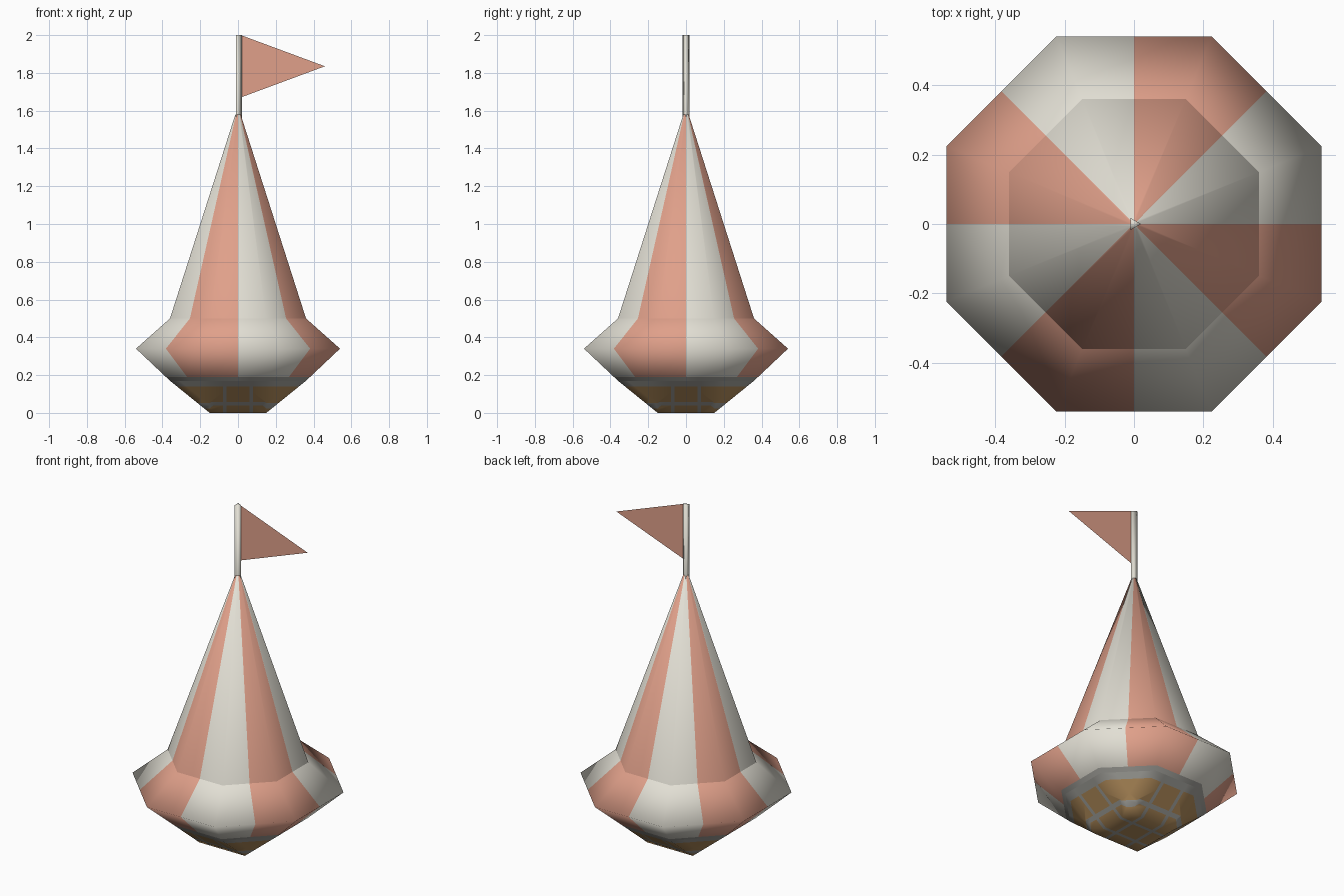
import bpy, bmesh, math
from mathutils import Vector

if "Cube" in bpy.data.objects:
    bpy.data.objects.remove(bpy.data.objects["Cube"])


def material(name, rgb):
    m = bpy.data.materials.new(name)
    m.diffuse_color = [(c / 255 / 12.92 if c < 11 else ((c / 255 + 0.055) / 1.055) ** 2.4) for c in rgb] + [1]
    m.use_nodes = True
    m.node_tree.nodes["Principled BSDF"].inputs["Base Color"].default_value = m.diffuse_color
    return m


CREAM = material("cream", (226, 223, 212))
SALMON = material("salmon", (224, 160, 138))
GREY = material("grey", (164, 163, 157))
BROWN = material("brown", (180, 142, 92))


def finish(bm, name, mats, smooth=True):
    bmesh.ops.recalc_face_normals(bm, faces=bm.faces)
    for f in bm.faces:
        f.smooth = smooth
    me = bpy.data.meshes.new(name)
    bm.to_mesh(me)
    bm.free()
    for m in mats:
        me.materials.append(m)
    ob = bpy.data.objects.new(name, me)
    bpy.context.collection.objects.link(ob)
    return ob


def ring(bm, apothem, z):
    r = apothem / math.cos(math.pi / 8)
    return [bm.verts.new((r * math.cos(math.pi / 8 + k * math.pi / 4),
                          r * math.sin(math.pi / 8 + k * math.pi / 4), z)) for k in range(8)]


def loft(bm, rings):
    for a, b in zip(rings, rings[1:]):
        for k in range(8):
            bm.faces.new((a[k], a[(k + 1) % 8], b[(k + 1) % 8], b[k]))


def cut(bm, normal, dist):
    n = Vector(normal).normalized()
    bmesh.ops.bisect_plane(bm, geom=bm.verts[:] + bm.edges[:] + bm.faces[:],
                           dist=1e-5, plane_co=n * dist, plane_no=n)


def cut_sectors(bm):
    for n in ((1, 0, 0), (0, 1, 0), (1, 1, 0), (1, -1, 0)):
        cut(bm, n, 0)


def stripe(c):
    # eight alternating sectors, borders every 45 degrees
    return int((math.atan2(c.y, c.x) % math.tau) / (math.pi / 4)) % 2


# striped tall roof
bm = bmesh.new()
tip = ring(bm, 0.014, 1.58)
loft(bm, [ring(bm, 0.36, 0.5), tip])
bm.faces.new(tip)
cut_sectors(bm)
for f in bm.faces:
    f.material_index = stripe(f.calc_center_median())
finish(bm, "roof_cone", [CREAM, SALMON])

# striped flared skirt
bm = bmesh.new()
loft(bm, [ring(bm, 0.36, 0.17), ring(bm, 0.54, 0.34), ring(bm, 0.36, 0.5)])
cut_sectors(bm)
cut(bm, (0, 0, 1), 0.19)
for f in bm.faces:
    c = f.calc_center_median()
    f.material_index = 2 if c.z < 0.19 else stripe(c)
finish(bm, "skirt", [CREAM, SALMON, GREY])

# base: octagon narrowing to a square, with paving-like patches
bm = bmesh.new()
top = ring(bm, 0.36, 0.17)
sq = [bm.verts.new((0.15 * x, 0.15 * y, 0)) for x, y in ((1, 1), (-1, 1), (-1, -1), (1, -1))]
for q in range(4):
    bm.faces.new((top[2 * q], top[2 * q + 1], sq[q]))
    bm.faces.new((top[2 * q + 1], top[(2 * q + 2) % 8], sq[(q + 1) % 4], sq[q]))
bm.faces.new(sq)
LINE, RING, DIAG = 0.07, 0.21, 0.245
for s in (1, -1):
    for e in (0.95, 1.05):
        for n in ((1, 0, 0), (0, 1, 0)):
            cut(bm, n, s * RING * e)
        for n in ((1, 1, 0), (1, -1, 0)):
            cut(bm, n, s * DIAG * e)
    for w in (0.06, 0.08):
        cut(bm, (1, 0, 0), s * w)
        cut(bm, (0, 1, 0), s * w)
cut(bm, (0, 0, 1), 0.14)
for f in bm.faces:
    c = f.calc_center_median()
    x, y = abs(c.x), abs(c.y)
    m = max(x / RING, y / RING, (x + y) / math.sqrt(2) / DIAG)
    gap = abs(x - LINE) < 0.01 or abs(y - LINE) < 0.01 or abs(m - 1) < 0.05
    f.material_index = 0 if gap or c.z > 0.14 else 1
finish(bm, "patterned_base", [GREY, BROWN])

# three-sided flag pole
bm = bmesh.new()
tri = [(0.02 * math.cos(k * math.tau / 3), 0.02 * math.sin(k * math.tau / 3)) for k in range(3)]
lo = [bm.verts.new((x, y, 1.54)) for x, y in tri]
hi = [bm.verts.new((x, y, 2.0)) for x, y in tri]
for k in range(3):
    bm.faces.new((lo[k], lo[(k + 1) % 3], hi[(k + 1) % 3], hi[k]))
bm.faces.new(hi)
finish(bm, "flag_pole", [CREAM])

# pennant
bm = bmesh.new()
bm.faces.new([bm.verts.new(p) for p in ((0.015, 0, 1.67), (0.46, 0, 1.835), (0.015, 0, 2.0))])
finish(bm, "pennant", [SALMON], False)
